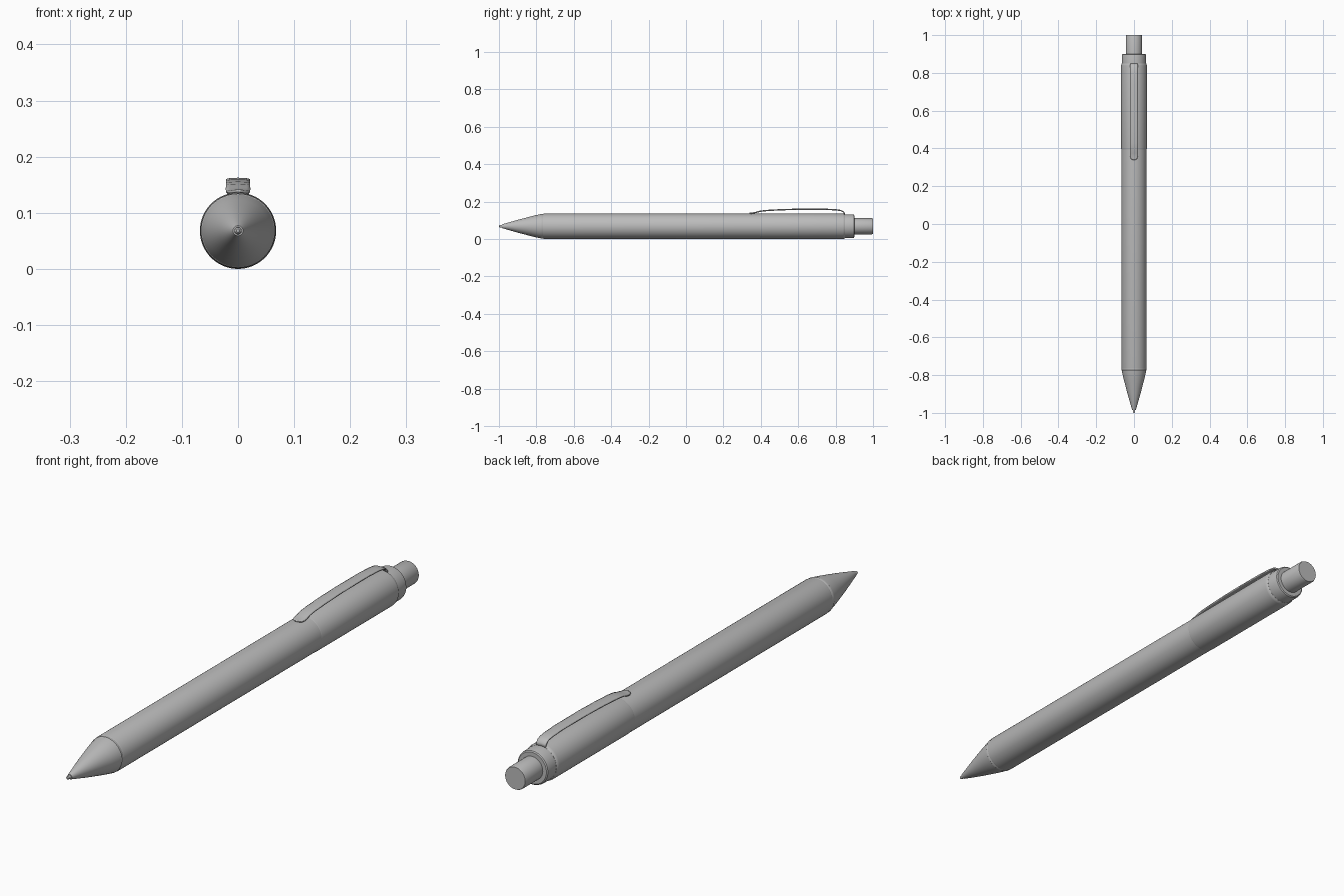
import bpy, bmesh, math
from mathutils import Vector

cube = bpy.data.objects.get("Cube")
if cube:
    bpy.data.objects.remove(cube, do_unlink=True)

AXIS_Z = 0.068
SEGMENTS = 64

grey = bpy.data.materials.new("satin grey")
grey.use_nodes = True
grey.diffuse_color = (0.5, 0.5, 0.5, 1)
grey.node_tree.nodes["Principled BSDF"].inputs["Base Color"].default_value = (0.5, 0.5, 0.5, 1)


def finish(name, bm):
    bmesh.ops.recalc_face_normals(bm, faces=bm.faces)
    mesh = bpy.data.meshes.new(name)
    bm.to_mesh(mesh)
    bm.free()
    mesh.materials.append(grey)
    obj = bpy.data.objects.new(name, mesh)
    bpy.context.collection.objects.link(obj)
    bpy.ops.object.select_all(action='DESELECT')
    obj.select_set(True)
    bpy.context.view_layer.objects.active = obj
    bpy.ops.object.shade_smooth_by_angle(angle=math.radians(35))
    return obj


def lathe(name, profile):
    """Turn (y, radius) points about the long axis and cap both ends."""
    bm = bmesh.new()
    rings = []
    for y, r in profile:
        angles = [math.tau * i / SEGMENTS for i in range(SEGMENTS)]
        rings.append([bm.verts.new((r * math.cos(a), y, AXIS_Z + r * math.sin(a))) for a in angles])
    for a, b in zip(rings, rings[1:]):
        for i in range(SEGMENTS):
            j = (i + 1) % SEGMENTS
            bm.faces.new((a[i], a[j], b[j], b[i]))
    bm.faces.new(rings[0])
    bm.faces.new(rings[-1])
    return finish(name, bm)


# Turned body parts, from the writing tip to the push button
lathe("refill_tip", [(-1.0, 0.003), (-0.997, 0.006), (-0.975, 0.007)])
lathe("nose_cone", [(-0.985, 0.009), (-0.98, 0.011), (-0.9, 0.034), (-0.82, 0.055),
                    (-0.79, 0.062), (-0.775, 0.0645)])
lathe("nose_ring", [(-0.777, 0.0635), (-0.774, 0.066), (-0.766, 0.066), (-0.763, 0.065)])
lathe("barrel", [(-0.766, 0.0655), (-0.76, 0.067), (0.4, 0.067)])
lathe("upper_barrel", [(0.395, 0.067), (0.4, 0.068), (0.838, 0.068), (0.845, 0.067), (0.85, 0.064)])
lathe("end_collar", [(0.845, 0.0635), (0.89, 0.0635), (0.897, 0.062), (0.9, 0.058)])
lathe("push_button", [(0.895, 0.043), (0.995, 0.043), (1.0, 0.041)])

# Sprung pocket clip: a thin strip swept along its side profile
path = [(0.34, 0.139), (0.343, 0.139), (0.349, 0.139), (0.36, 0.14), (0.375, 0.143),
        (0.395, 0.149), (0.43, 0.153), (0.5, 0.157), (0.6, 0.16), (0.74, 0.16),
        (0.8, 0.157), (0.828, 0.153), (0.84, 0.147), (0.846, 0.14), (0.848, 0.13)]
bm = bmesh.new()
rows = []
for y, z in path:
    t = min(1, (y - 0.34) / 0.022)
    half = (0.0215 - 0.004 * (y - 0.34)) * max(0.2, math.sqrt(1 - (1 - t) ** 2))
    rows.append([bm.verts.new((half * s, y, z - 0.002 * abs(s) ** 3)) for s in (-1, -0.7, 0, 0.7, 1)])
for a, b in zip(rows, rows[1:]):
    for i in range(4):
        bm.faces.new((a[i], a[i + 1], b[i + 1], b[i]))
clip = finish("pocket_clip", bm)
thick = clip.modifiers.new("thickness", 'SOLIDIFY')
thick.thickness = 0.005
thick.offset = 0
